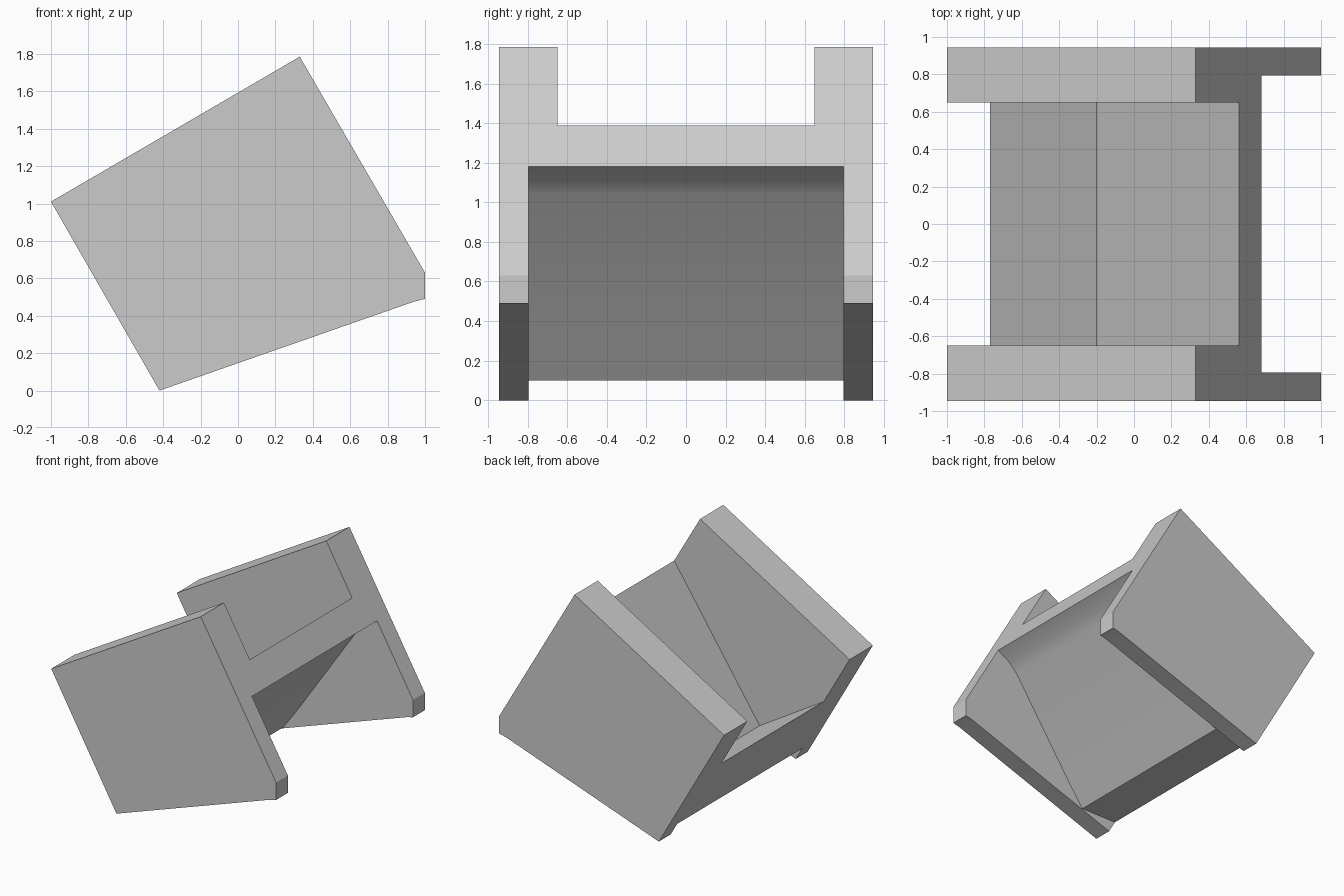
import bpy
import bmesh

cube = bpy.data.objects.get("Cube")
if cube:
    bpy.data.objects.remove(cube, do_unlink=True)

grey = bpy.data.materials.new("plain grey")
grey.use_nodes = True
COLOUR = (0.6, 0.6, 0.6, 1)
grey.diffuse_color = COLOUR
grey.node_tree.nodes["Principled BSDF"].inputs["Base Color"].default_value = COLOUR


def prism(name, profile, half_width):
    """Extrude an xz profile evenly to both sides of y = 0."""
    bm = bmesh.new()
    face = bm.faces.new([bm.verts.new((x, -half_width, z)) for x, z in profile])
    ext = bmesh.ops.extrude_face_region(bm, geom=[face])
    moved = [v for v in ext["geom"] if isinstance(v, bmesh.types.BMVert)]
    bmesh.ops.translate(bm, verts=moved, vec=(0, 2 * half_width, 0))
    bmesh.ops.recalc_face_normals(bm, faces=bm.faces)
    mesh = bpy.data.meshes.new(name)
    bm.to_mesh(mesh)
    bm.free()
    mesh.materials.append(grey)
    obj = bpy.data.objects.new(name, mesh)
    bpy.context.collection.objects.link(obj)
    return obj


# Tilted block with the outline of the side plates
bracket = prism("tilted_bracket", [
    (-1, 1.01), (0.33, 1.785), (1, 0.63), (1, 0.49), (0.94, 0.475), (-0.42, 0)], 0.945)

# V-shaped channel between the side plates, open at the top
channel = prism("channel_cutter", [
    (-0.2, 0.264), (0.96, 1.98), (0.3, 2.4), (-1.5, 1.6), (-1.34, 0.956)], 0.65)

# Hollow under the seat, with a gently bent ceiling
hollow = prism("hollow_cutter", [
    (1.5, 1.65), (0.68, 1.18), (0.57, 1.115), (0.5, 1.045), (-0.034, 0.265),
    (-0.155, 0.1), (-0.7, 0.1), (-0.7, -0.3), (1.5, -0.3)], 0.795)

bpy.ops.object.select_all(action="DESELECT")
bpy.context.view_layer.objects.active = bracket
bracket.select_set(True)
for cutter in (channel, hollow):
    cutter.hide_render = True
    cut = bracket.modifiers.new(cutter.name, "BOOLEAN")
    cut.operation = "DIFFERENCE"
    cut.solver = "EXACT"
    cut.object = cutter
    bpy.ops.object.modifier_apply(modifier=cut.name)
    bpy.data.objects.remove(cutter, do_unlink=True)

bpy.ops.object.shade_smooth_by_angle(angle=0.5)
